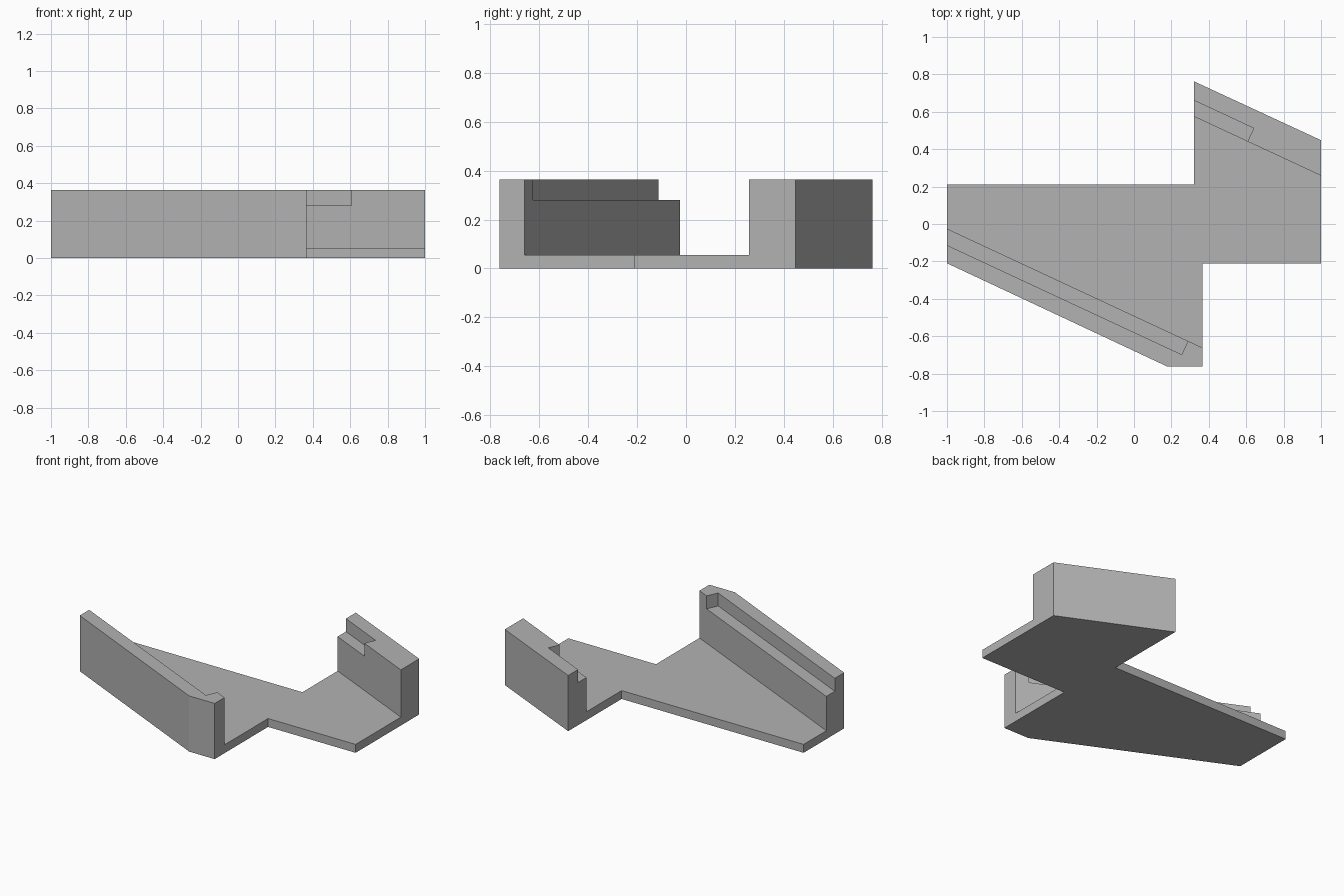
import bpy
import bmesh

SLOPE = -0.466          # both walls run at the same angle
FLOOR, LEDGE, TOP = 0.055, 0.28, 0.365

if "Cube" in bpy.data.objects:
    bpy.data.objects.remove(bpy.data.objects["Cube"], do_unlink=True)

grey = bpy.data.materials.new("plain grey")
grey.use_nodes = True
colour = (0.45, 0.45, 0.45, 1)
grey.diffuse_color = colour
grey.node_tree.nodes["Principled BSDF"].inputs["Base Color"].default_value = colour


def prism(name, outline, z0, z1):
    """Extrude a flat outline from z0 up to z1."""
    bm = bmesh.new()
    face = bm.faces.new([bm.verts.new((x, y, z0)) for x, y in outline])
    top = bmesh.ops.extrude_face_region(bm, geom=[face])["geom"]
    verts = [v for v in top if isinstance(v, bmesh.types.BMVert)]
    bmesh.ops.translate(bm, verts=verts, vec=(0, 0, z1 - z0))
    bmesh.ops.recalc_face_normals(bm, faces=bm.faces)
    mesh = bpy.data.meshes.new(name)
    bm.to_mesh(mesh)
    bm.free()
    mesh.materials.append(grey)
    obj = bpy.data.objects.new(name, mesh)
    bpy.context.collection.objects.link(obj)
    return obj


def carve(body, cutter):
    """Subtract a cutter from the body and discard it."""
    cutter.hide_render = True
    mod = body.modifiers.new("carve", "BOOLEAN")
    mod.operation = "DIFFERENCE"
    mod.solver = "EXACT"
    mod.object = cutter
    bpy.context.view_layer.objects.active = body
    bpy.ops.object.modifier_apply(modifier=mod.name)
    bpy.data.objects.remove(cutter, do_unlink=True)


def front_line(x, offset=0.0):
    return (x, -0.025 + SLOPE * (x + 1) + offset)


def back_line(x, offset=0.0):
    return (x, 0.575 + SLOPE * (x - 0.32) + offset)


# Full-height block with the bracket's outline
bracket = prism("bracket", [
    (-1, 0.21), (0.32, 0.21), (0.32, 0.763), (1, 0.448), (1, -0.21),
    (0.365, -0.21), (0.365, -0.763), (0.18, -0.763), (-1, -0.21)], 0, TOP)

# Open channel between the two walls, down to the floor plate
carve(bracket, prism("channel_cutter", [
    front_line(-1.3), front_line(1.3), back_line(1.3), back_line(-1.3)],
    FLOOR, 0.6))

# Ledge along the inner side of the front wall, stopped before its end
x, y = front_line(0.255, -0.088)
carve(bracket, prism("front_ledge_cutter", [
    front_line(-1.3, -0.088), (x, y), (x - SLOPE * 0.12, y + 0.12),
    front_line(-1.3, 0.1)], LEDGE, 0.6))

# Shorter ledge along the inner side of the back wall
x, y = back_line(0.64, 0.086)
carve(bracket, prism("back_ledge_cutter", [
    back_line(0.1, 0.086), (x, y), (x + SLOPE * 0.12, y - 0.12),
    back_line(0.1, -0.1)], LEDGE, 0.6))
